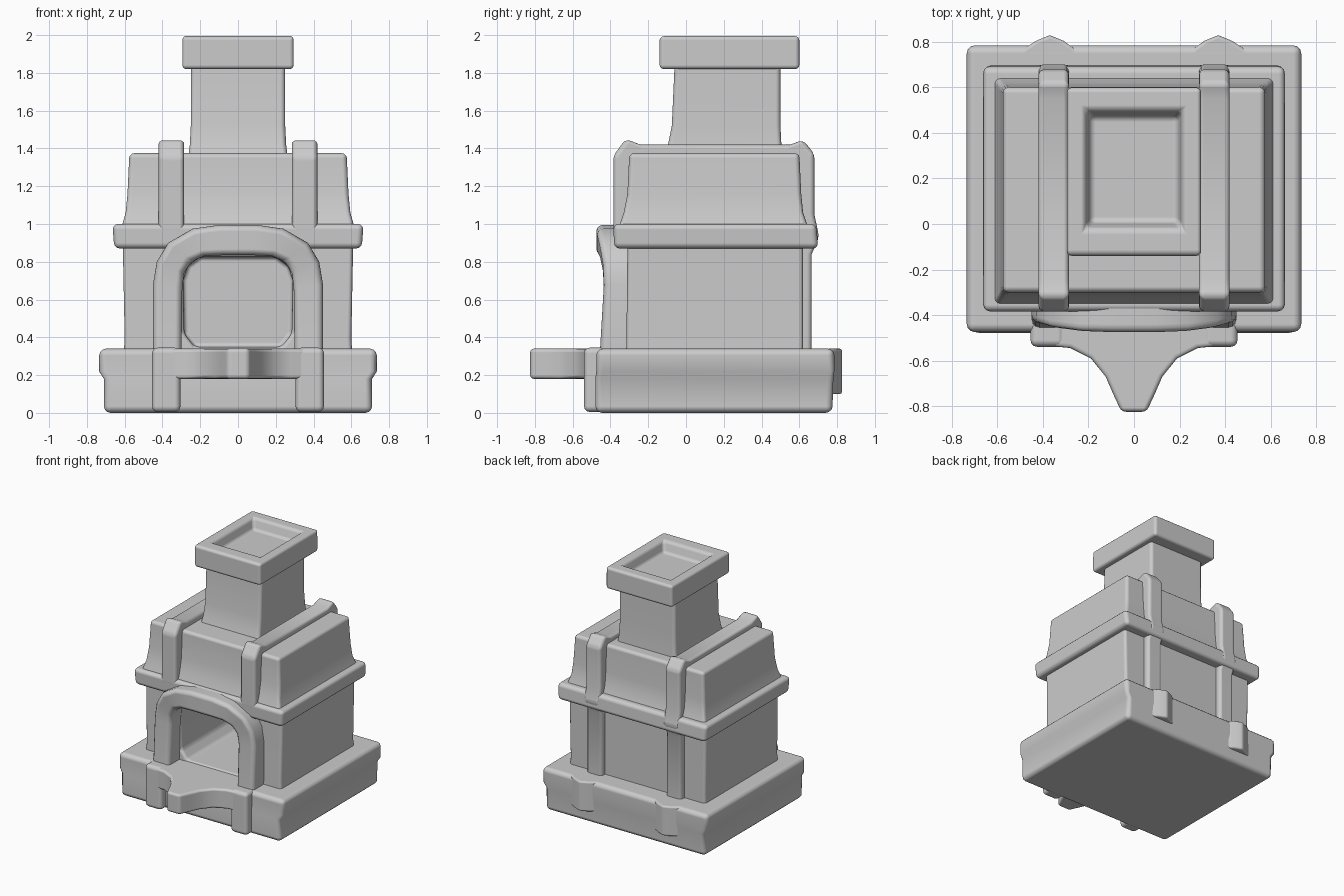
import bpy, bmesh

if "Cube" in bpy.data.objects:
    bpy.data.objects.remove(bpy.data.objects["Cube"])


def loft(name, rings, bevel=0.025, mirror=False, hole=None):
    """Skin matching rings of points, cap both ends, round the edges."""
    bm = bmesh.new()
    vs = [[bm.verts.new(p) for p in r] for r in rings]
    n = len(rings[0])
    for a, b in zip(vs, vs[1:]):
        for i in range(n):
            j = (i + 1) % n
            bm.faces.new((a[i], a[j], b[j], b[i]))
    bm.faces.new(vs[0][::-1])
    bm.faces.new(vs[-1])
    bmesh.ops.recalc_face_normals(bm, faces=bm.faces[:])
    me = bpy.data.meshes.new(name)
    bm.to_mesh(me)
    bm.free()
    me.shade_smooth()
    ob = bpy.data.objects.new(name, me)
    bpy.context.collection.objects.link(ob)
    if mirror:
        m = ob.modifiers.new("mirror", 'MIRROR')
        m.use_mirror_merge = False
    if hole:
        m = ob.modifiers.new("hole", 'BOOLEAN')
        m.operation, m.object, m.solver = 'DIFFERENCE', hole, 'EXACT'
    if bevel:
        m = ob.modifiers.new("round", 'BEVEL')
        m.width, m.segments = bevel, 3
        m.limit_method, m.angle_limit = 'ANGLE', 0.6
        m.harden_normals = True
    return ob


def stack(name, levels, **kw):
    """Rectangular levels: (z, half width, y front, y back)."""
    return loft(name, [[(-w, f, z), (w, f, z), (w, b, z), (-w, b, z)]
                       for z, w, f, b in levels], **kw)


def box(name, x0, x1, y0, y1, z0, z1, **kw):
    return loft(name, [[(x0, y0, z), (x1, y0, z), (x1, y1, z), (x0, y1, z)]
                       for z in (z0, z1)], **kw)


def prism(name, pts, z0, z1, **kw):
    return loft(name, [[(x, y, z) for x, y in pts] for z in (z0, z1)], **kw)


# stepped base
stack("base", [(0, .71, -.48, .775), (.18, .71, -.48, .78),
               (.22, .735, -.475, .785), (.34, .735, -.475, .785)], bevel=.035)

# firebox opening, used as a cutter
opening = [(-.23, .35), (.23, .35), (.285, .42), (.29, .7), (.265, .78),
           (.2, .825), (-.2, .825), (-.265, .78), (-.29, .7), (-.285, .42)]
cutter = loft("opening_cutter", [[(x, y, z) for x, z in opening]
                                 for y in (-.6, .5)], bevel=0)
cutter.hide_render = True
cutter.hide_viewport = True
cutter.display_type = 'WIRE'

# main body, ledge and upper block
stack("firebox_body", [(.2, .61, -.32, .62), (.4, .6, -.315, .62),
                       (.9, .61, -.31, .62)], hole=cutter)
stack("ledge", [(.87, .655, -.38, .70), (1.0, .665, -.385, .69)], bevel=.03)
stack("upper_block", [(.97, .62, -.36, .65), (1.06, .595, -.33, .62),
                      (1.16, .585, -.31, .61), (1.375, .575, -.30, .60)])

# chimney with flared foot, and hollow cap
stack("chimney", [(1.34, .265, -.12, .51), (1.42, .255, -.095, .505),
                  (1.52, .25, -.075, .50), (1.85, .25, -.06, .50)])
stack("chimney_cap", [(1.82, .295, -.14, .60), (1.995, .295, -.14, .60),
                      (1.995, .215, -.02, .50), (1.91, .19, .01, .47)],
      bevel=.022)

# straps over the roof and down front and back
outer = [(-.385, .95), (-.385, 1.36), (-.32, 1.45), (-.24, 1.42), (.55, 1.42),
         (.62, 1.445), (.68, 1.37), (.68, 1.05), (.705, .93), (.665, .84), (.665, .28)]
inner = [(-.25, .95), (-.25, 1.3), (-.22, 1.32), (-.18, 1.33), (.5, 1.33),
         (.53, 1.32), (.55, 1.3), (.55, 1.05), (.55, .93), (.55, .84), (.55, .28)]
loft("roof_strap", [[(.285, a, b), (.42, a, b), (.42, c, d), (.285, c, d)]
                    for (a, b), (c, d) in zip(outer, inner)], mirror=True)

# arch around the opening
half_out = [(.45, .25), (.45, .68), (.43, .8), (.37, .90), (.24, .975), (.1, .995)]
half_in = [(.30, .25), (.295, .66), (.285, .74), (.25, .80), (.18, .83), (.08, .835)]
depth = [-.46, -.435, -.44, -.455, -.47, -.475]
out = list(zip(half_out, half_in, depth))
out += [((-a[0], a[1]), (-b[0], b[1]), y) for a, b, y in reversed(out)]
loft("arch", [[(a[0], y, a[1]), (a[0], -.28, a[1]), (b[0], -.28, b[1]), (b[0], y, b[1])]
              for a, b, y in out], bevel=.035)
box("arch_foot", .305, .455, -.54, -.4, .005, .345, mirror=True, bevel=.03)

# pouring lip in front of the opening
lip = [(.44, -.36), (.44, -.50), (.38, -.535), (.28, -.545), (.19, -.59),
       (.125, -.67), (.09, -.75), (.055, -.825)]
prism("pouring_lip", lip + [(-x, y) for x, y in reversed(lip)], .18, .34, bevel=.02)

# pointed swellings at the back of the base
prism("back_foot", [(.22, .74), (.53, .74), (.43, .805), (.37, .83), (.31, .805)],
      .1, .34, mirror=True, bevel=.015)
